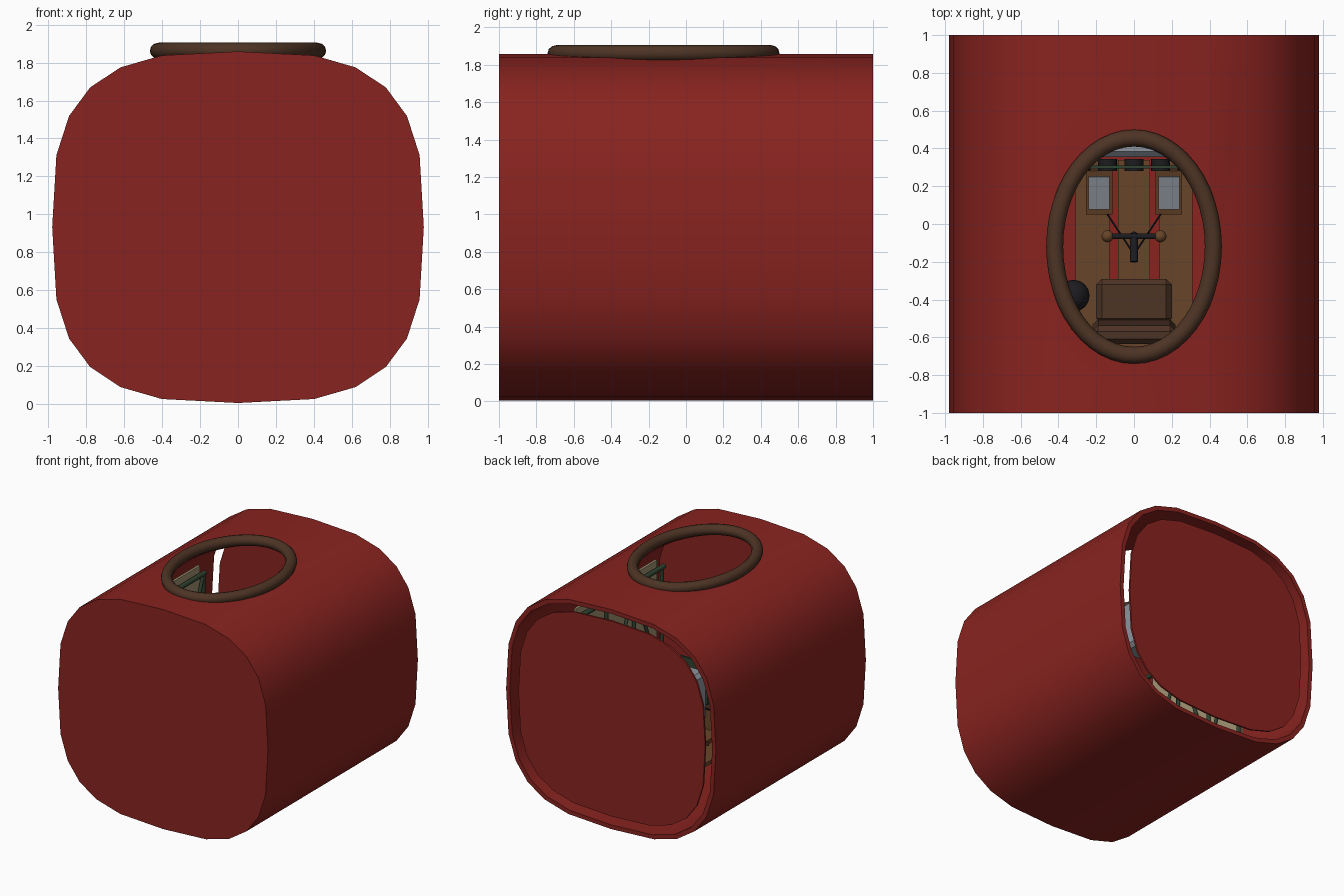
import bpy, bmesh, math
from mathutils import Vector

if "Cube" in bpy.data.objects:
    bpy.data.objects.remove(bpy.data.objects["Cube"])

def mat(name, r, g, b):
    m = bpy.data.materials.new(name)
    m.diffuse_color = (r, g, b, 1)
    m.use_nodes = True
    m.node_tree.nodes["Principled BSDF"].inputs["Base Color"].default_value = m.diffuse_color
    return m

RED = mat("red_paint", .25, .017, .014)
LEATHER = mat("leather", .075, .034, .018)
WOOD = mat("wood", .14, .06, .022)
BLACK = mat("black", .012, .012, .015)
GREY = mat("grey_metal", .27, .3, .34)
GREEN = mat("green_tube", .03, .055, .03)
BEIGE = mat("beige_canvas", .36, .29, .17)

def finish(o, m, angle=35):
    o.data.materials.clear()
    o.data.materials.append(m)
    bpy.ops.object.select_all(action='DESELECT')
    o.select_set(True)
    bpy.context.view_layer.objects.active = o
    bpy.ops.object.shade_smooth_by_angle(angle=math.radians(angle))
    return o

def from_bm(name, bm):
    bmesh.ops.recalc_face_normals(bm, faces=bm.faces)
    me = bpy.data.meshes.new(name)
    bm.to_mesh(me)
    bm.free()
    o = bpy.data.objects.new(name, me)
    bpy.context.collection.objects.link(o)
    return o

def box(name, lo, hi, m, bevel=0, tilt=0):
    c = [(a + b) / 2 for a, b in zip(lo, hi)]
    bpy.ops.mesh.primitive_cube_add(size=1, location=c, rotation=(tilt, 0, 0))
    o = bpy.context.object
    o.name = name
    o.scale = [b - a for a, b in zip(lo, hi)]
    bpy.ops.object.transform_apply(location=False, rotation=False, scale=True)
    if bevel:
        b = o.modifiers.new("bevel", 'BEVEL')
        b.width, b.segments = bevel, 1
    o.data.materials.append(m)
    return o

def rod(name, a, b, r, m, sides=10):
    a, b = Vector(a), Vector(b)
    bpy.ops.mesh.primitive_cylinder_add(vertices=sides, radius=r, depth=(b - a).length,
                                        location=(a + b) / 2)
    o = bpy.context.object
    o.name = name
    o.rotation_euler = (b - a).to_track_quat('Z', 'Y').to_euler()
    return finish(o, m, 50)

def ball(name, loc, r, m):
    bpy.ops.mesh.primitive_uv_sphere_add(segments=16, ring_count=10, radius=r, location=loc)
    o = bpy.context.object
    o.name = name
    return finish(o, m, 60)

def section(bm, y, inset=0, k=1):
    # 24-sided rounded-square section
    f = lambda v: math.copysign(abs(v) ** .66, v) if abs(v) > 1e-6 else 0
    return [bm.verts.new(((.98 - inset) * k * f(math.cos(t)), y,
                          .932 + (.927 - inset) * k * f(math.sin(t))))
            for t in (i * math.tau / 24 for i in range(24))]

def bridge(bm, a, b):
    for i in range(len(a)):
        j = (i + 1) % len(a)
        bm.faces.new((a[i], a[j], b[j], b[i]))

# Fuselage shell, closed at the front, open rim at the back
bm = bmesh.new()
of, ob = section(bm, -1), section(bm, 1)
ib, inn = section(bm, 1, .035), section(bm, -.97, .035)
for a, b in ((of, ob), (ob, ib), (ib, inn)):
    bridge(bm, a, b)
bm.faces.new(of)
bm.faces.new(inn)
shell = from_bm("fuselage_shell", bm)

# Oval hatch opening
bpy.ops.mesh.primitive_cylinder_add(vertices=48, radius=1, depth=.6, location=(0, -.12, 1.85))
cutter = bpy.context.object
cutter.name = "hatch_cutter"
cutter.scale = (.42, .575, 1)
cutter.hide_render = True
cut = shell.modifiers.new("hatch", 'BOOLEAN')
cut.object, cut.solver = cutter, 'EXACT'
bpy.context.view_layer.objects.active = shell
bpy.ops.object.modifier_apply(modifier="hatch")
bpy.data.objects.remove(cutter)
finish(shell, RED)

# Rear bulkhead, smaller than the opening
bm = bmesh.new()
a, b = section(bm, .99, 0, .89), section(bm, .975, 0, .89)
bridge(bm, a, b)
bm.faces.new(a)
bm.faces.new(b)
finish(from_bm("rear_bulkhead", bm), RED)

# Padded hatch rim
bm = bmesh.new()
loops = []
for i in range(48):
    t = i * math.tau / 48
    loops.append([bm.verts.new(((.42 + .045 * math.cos(p)) * math.cos(t),
                                -.12 + (.575 + .045 * math.cos(p)) * math.sin(t),
                                1.862 + .043 * math.sin(p)))
                  for p in (k * math.tau / 12 for k in range(12))])
for i in range(48):
    bridge(bm, loops[i], loops[(i + 1) % 48])
finish(from_bm("hatch_rim", bm), LEATHER, 50)

# Floor boards
for x0, x1 in ((-.31, -.13), (-.085, .085), (.135, .31)):
    box("floor_board", (x0, -.65, .3), (x1, .34, .33), WOOD)

# Seat
box("seat_cushion", (-.2, -.53, .5), (.2, -.29, .62), LEATHER, .03)
box("seat_back", (-.22, -.62, .5), (.22, -.52, 1.1), LEATHER, .03, .06)
box("seat_base", (-.17, -.56, .33), (.17, -.33, .5), WOOD)

# Control column with yoke
rod("control_column", (0, -.06, .33), (0, -.08, .8), .02, BLACK)
rod("column_head", (0, -.2, .82), (0, -.05, .8), .023, BLACK)
rod("yoke_bar", (-.14, -.065, .81), (.14, -.065, .81), .016, BLACK)

# Mirrored parts: pedals, cables, side frame and lining
for s in (-1, 1):
    ball("yoke_grip", (s * .14, -.065, .81), .032, WOOD)
    x = s * .185
    box("pedal_frame", (x - .07, .05, .45), (x + .07, .29, .48), WOOD, 0, .3)
    box("pedal_pad", (x - .055, .075, .475), (x + .055, .255, .495), GREY, 0, .3)
    rod("control_cable", (s * .02, -.13, .6), (s * .14, .05, .47), .006, BLACK, 6)
    box("side_lining", (s * .7 - .01, -.6, .4), (s * .7 + .01, .48, 1.48), BEIGE)
    for z in (.42, 1.42):
        rod("longeron", (s * .66, -.65, z), (s * .66, .5, z), .02, GREEN)
    ys = (-.62, -.25, .12, .48)
    for i, y in enumerate(ys):
        rod("upright", (s * .66, y, .42), (s * .66, y, 1.42), .016, GREEN)
        if i < 3:
            z = (.42, 1.42)[i % 2]
            rod("brace", (s * .66, y, z), (s * .66, ys[i + 1], 1.84 - z), .014, GREEN)

# Instrument panel with gauges behind it
box("instrument_panel", (-.42, .295, .9), (.42, .31, 1.25), GREEN)
for x in (-.28, -.14, 0, .14, .28):
    rod("gauge", (x, .28, 1.12), (x, .345, 1.12), .05, BLACK, 16)
box("tank", (-.45, .355, .8), (.45, .68, 1.22), GREY, .03)

# Trim wheel beside the seat
ball("trim_knob", (-.32, -.38, .7), .085, BLACK)
